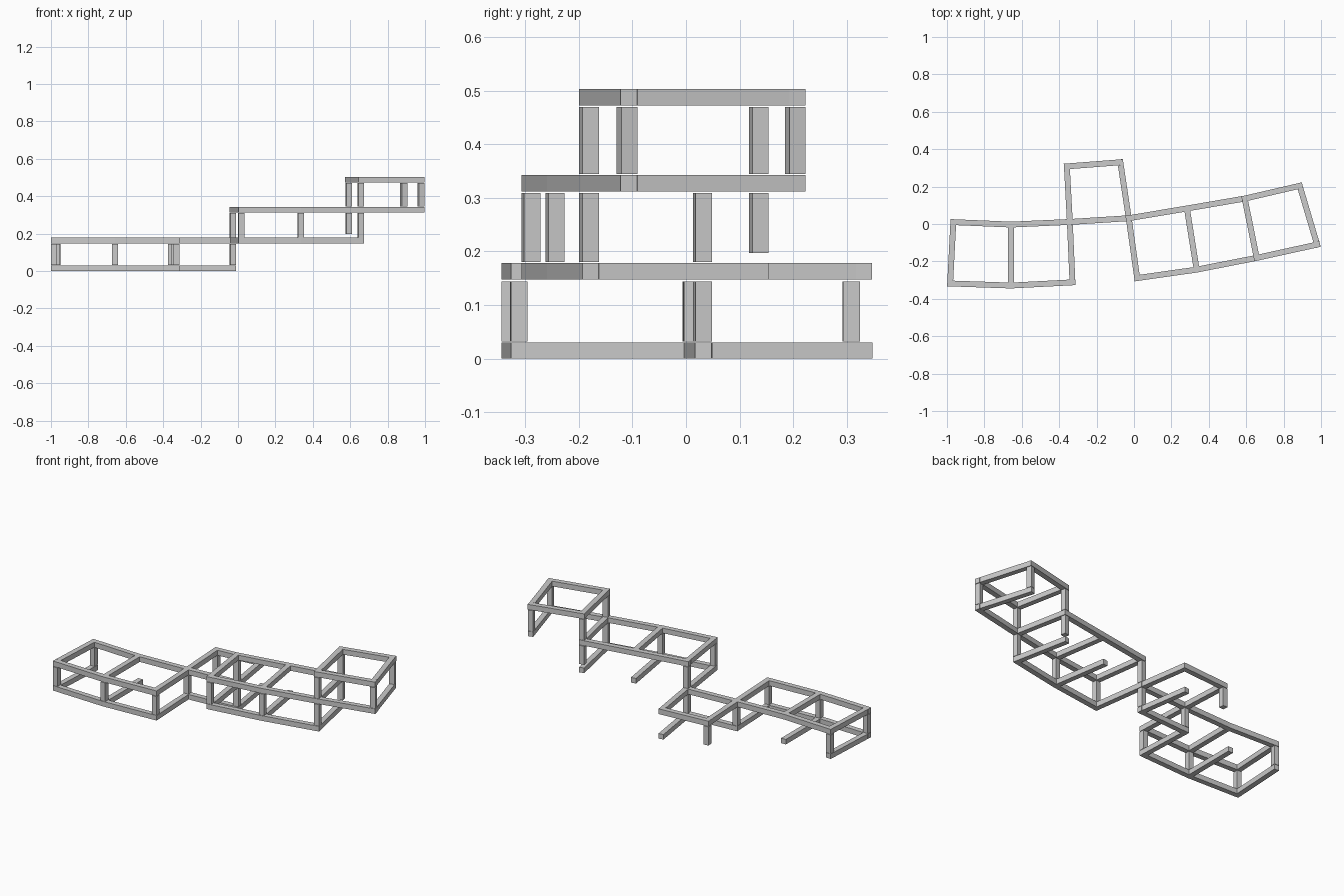
import bpy, bmesh
from mathutils import Vector

if "Cube" in bpy.data.objects:
    bpy.data.objects.remove(bpy.data.objects["Cube"])

W = 0.031                      # bar thickness
H = W / 2
# plan positions of the frame corners
P = {k: Vector(v) for k, v in dict(
    A0=(-.966, .010), A1=(-.657, -.003), A2=(-.343, .011), A3=(-.028, .031),
    B0=(-.983, -.318), B1=(-.658, -.329), B2=(-.329, -.312),
    C2=(-.359, .308), C3=(-.073, .330),
    D1=(.283, .083), D2=(.592, .136), D3=(.886, .204),
    E0=(.017, -.289), E1=(.335, -.244), E2=(.656, -.181), E3=(.979, -.110)).items()}
# bottom and top of each bar level
LEVELS = [(0, .030), (.147, .178), (.312, .342), (.472, .503)]


def prism(name, outline, z0, z1):
    """Extrude a plan outline between two heights."""
    bm = bmesh.new()
    face = bm.faces.new([bm.verts.new((p.x, p.y, z0)) for p in outline])
    ext = bmesh.ops.extrude_face_region(bm, geom=[face])
    bmesh.ops.translate(bm, vec=(0, 0, z1 - z0),
                        verts=[v for v in ext["geom"] if isinstance(v, bmesh.types.BMVert)])
    bmesh.ops.recalc_face_normals(bm, faces=bm.faces)
    me = bpy.data.meshes.new(name)
    bm.to_mesh(me)
    bm.free()
    bpy.context.collection.objects.link(bpy.data.objects.new(name, me))


def bar(name, a, b, level, ext_a, ext_b):
    """Straight bar between plan points with end extensions."""
    d = (b - a).normalized()
    n = Vector((-d.y, d.x)) * H
    a, b = a - d * ext_a, b + d * ext_b
    prism(name, [a - n, b - n, b + n, a + n], *LEVELS[level])


def rail(name, keys, level):
    """Mitred bent rail through several corners, flush with the outer bars."""
    pts = [P[k].copy() for k in keys.split()]
    pts[0] -= (pts[1] - pts[0]).normalized() * H
    pts[-1] += (pts[-1] - pts[-2]).normalized() * H
    left, right = [], []
    for i, p in enumerate(pts):
        d = (pts[min(i + 1, len(pts) - 1)] - pts[max(i - 1, 0)]).normalized()
        n = Vector((-d.y, d.x)) * H
        left.append(p + n)
        right.append(p - n)
    prism(name, right + left[::-1], *LEVELS[level])


def post(name, key, toward, level, z0=None):
    """Upright standing on a level, turned to face the opposite corner."""
    p = P[key]
    d = (P[toward] - p).normalized() * H
    n = Vector((-d.y, d.x))
    prism(name, [p - d - n, p + d - n, p + d + n, p - d + n],
          z0 or LEVELS[level][1] + .002, LEVELS[level + 1][0] - .003)


# long rails
for name, keys, level in [
        ("lower_front_rail", "B0 B1 B2", 0), ("lower_link_rail", "A2 A3", 0),
        ("second_front_rail", "B0 B1 B2", 1), ("second_back_rail", "A0 A1 A2 A3", 1),
        ("second_rear_rail", "C2 C3", 1), ("second_right_front_rail", "E0 E1 E2", 1),
        ("third_front_rail", "E0 E1 E2 E3", 2), ("third_back_rail", "A3 D1 D2", 2),
        ("top_front_rail", "E2 E3", 3), ("top_back_rail", "D2 D3", 3)]:
    rail(name, keys, level)

# cross bars butting between rails
for level, pairs in enumerate([
        "A2-B2", "A0-B0 A1-B1 A2-B2 C2-A2 C3-A3",
        "A3-E0 D1-E1 D2-E2", "D2-E2 D3-E3"]):
    for pair in pairs.split():
        a, b = pair.split("-")
        bar(f"cross_bar_level_{level}", P[a], P[b], level, -H, -H)

# cross bars with a free end (first corner)
for level, pairs in enumerate([
        "A0-B0 A1-B1 C3-A3", "A3-E0 D1-E1 D2-E2", "D3-E3"]):
    for pair in pairs.split():
        a, b = pair.split("-")
        bar(f"open_cross_bar_level_{level}", P[a], P[b], level, H, -H)

# uprights
for level, pairs in enumerate([
        "A0-B0 B0-A0 B1-A1 B2-A2 A2-B2 A3-C3 C2-A2",
        "A3-E0 E0-A3 E1-D1 E2-D2", "D2-E2 E2-D2 D3-E3 E3-D3"]):
    for pair in pairs.split():
        a, b = pair.split("-")
        post(f"post_level_{level}", a, b, level)
post("hanging_post", "D2", "E2", 1, .197)
